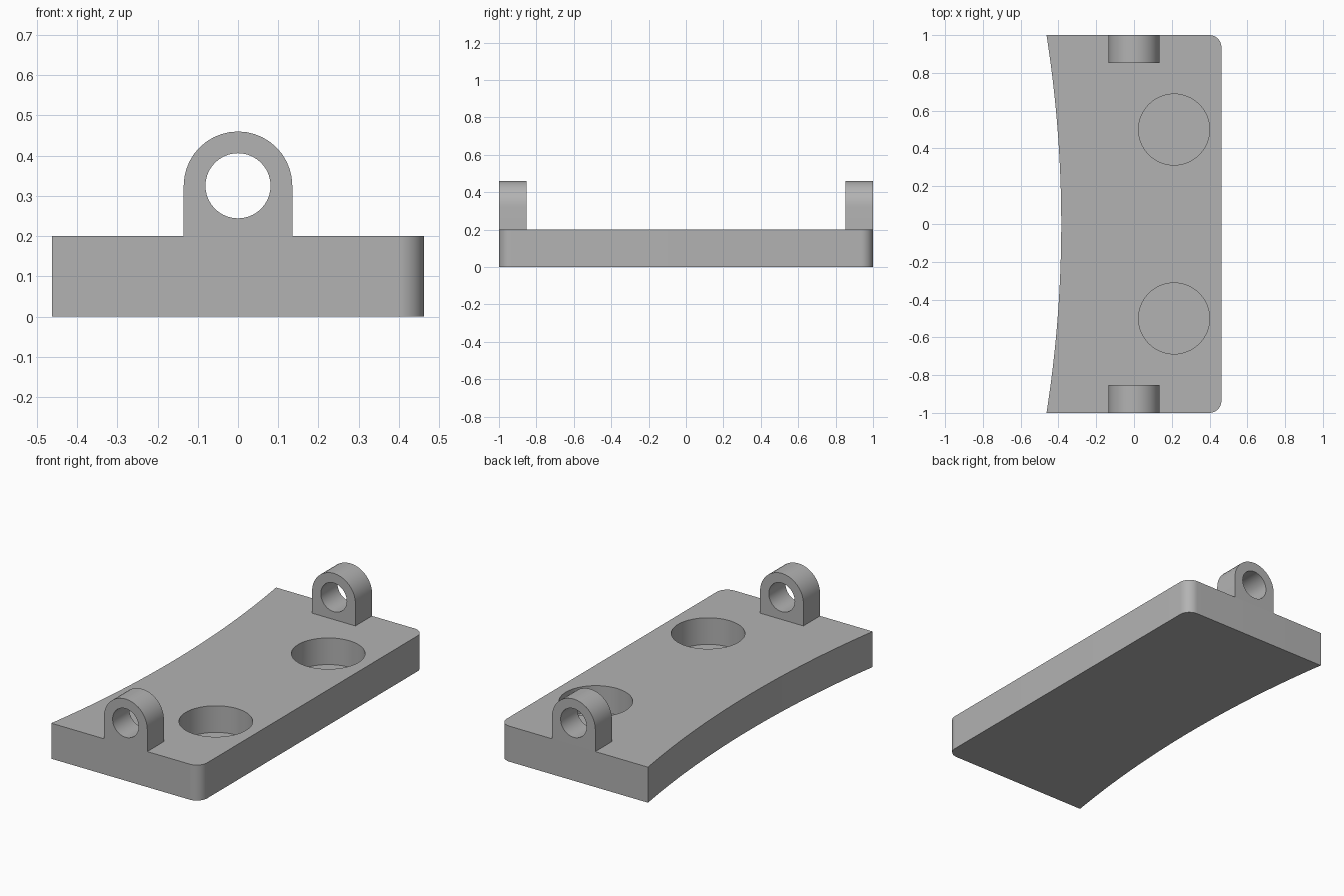
import bpy
import bmesh
from math import pi, cos, sin, asin, radians
from mathutils import Vector

cube = bpy.data.objects.get("Cube")
if cube:
    bpy.data.objects.remove(cube)

# One plain grey for the whole model
grey = bpy.data.materials.new("plain grey")
grey.use_nodes = True
colour = (0.45, 0.45, 0.45, 1)
grey.diffuse_color = colour
grey.node_tree.nodes["Principled BSDF"].inputs["Base Color"].default_value = colour

THICK = 0.2        # plate thickness
LUG_R = 0.135      # lug outer radius
LUG_Z = 0.325      # lug hole height
LUG_DEPTH = 0.148


def arc(cx, cy, r, a0, a1, steps):
    """Points along a circular arc, ends included."""
    angles = [a0 + (a1 - a0) * i / steps for i in range(steps + 1)]
    return [(cx + r * cos(a), cy + r * sin(a)) for a in angles]


def extrude(name, points, direction):
    """Solid made by sweeping a closed planar outline."""
    bm = bmesh.new()
    face = bm.faces.new([bm.verts.new(p) for p in points])
    swept = bmesh.ops.extrude_face_region(bm, geom=[face])["geom"]
    verts = [v for v in swept if isinstance(v, bmesh.types.BMVert)]
    bmesh.ops.translate(bm, verts=verts, vec=Vector(direction))
    bmesh.ops.recalc_face_normals(bm, faces=bm.faces)
    mesh = bpy.data.meshes.new(name)
    bm.to_mesh(mesh)
    bm.free()
    mesh.materials.append(grey)
    obj = bpy.data.objects.new(name, mesh)
    bpy.context.collection.objects.link(obj)
    return obj


def activate(obj):
    bpy.ops.object.select_all(action="DESELECT")
    obj.select_set(True)
    bpy.context.view_layer.objects.active = obj


def cut(obj, cutter):
    """Subtract the cutter and discard it."""
    cutter.hide_render = True
    mod = obj.modifiers.new("hole", "BOOLEAN")
    mod.operation = "DIFFERENCE"
    mod.solver = "EXACT"
    mod.object = cutter
    activate(obj)
    bpy.ops.object.modifier_apply(modifier=mod.name)
    bpy.data.objects.remove(cutter)


def smooth(obj):
    activate(obj)
    bpy.ops.object.shade_smooth_by_angle(angle=radians(30))


# Base plate: rounded corners on one long side, shallow concave arc on the other
right, left, sag, corner = 0.463, -0.463, 0.078, 0.065
radius = (1 + sag * sag) / (2 * sag)
half = asin(1 / radius)
outline = arc(left + sag - radius, 0, radius, half, -half, 48)
outline += arc(right - corner, -1 + corner, corner, -pi / 2, 0, 12)
outline += arc(right - corner, 1 - corner, corner, 0, pi / 2, 12)
plate = extrude("base_plate", [(x, y, 0) for x, y in outline], (0, 0, THICK))

# Two blind round pockets in the top
for side in (-1, 1):
    ring = arc(0.212, side * 0.5, 0.188, 0, 2 * pi, 64)[:-1]
    cut(plate, extrude("pocket_cutter", [(x, y, 0.05) for x, y in ring], (0, 0, 0.3)))
smooth(plate)

# Round-topped lugs flush with both ends, each with a through hole
for name, y in (("front_lug", -1), ("back_lug", 1 - LUG_DEPTH)):
    profile = [(-LUG_R, THICK), (LUG_R, THICK)] + arc(0, LUG_Z, LUG_R, 0, pi, 20)
    lug = extrude(name, [(x, y, z) for x, z in profile], (0, LUG_DEPTH, 0))
    ring = arc(0, LUG_Z, 0.081, 0, 2 * pi, 40)[:-1]
    cut(lug, extrude("lug_cutter", [(x, y - 0.1, z) for x, z in ring], (0, LUG_DEPTH + 0.2, 0)))
    smooth(lug)
